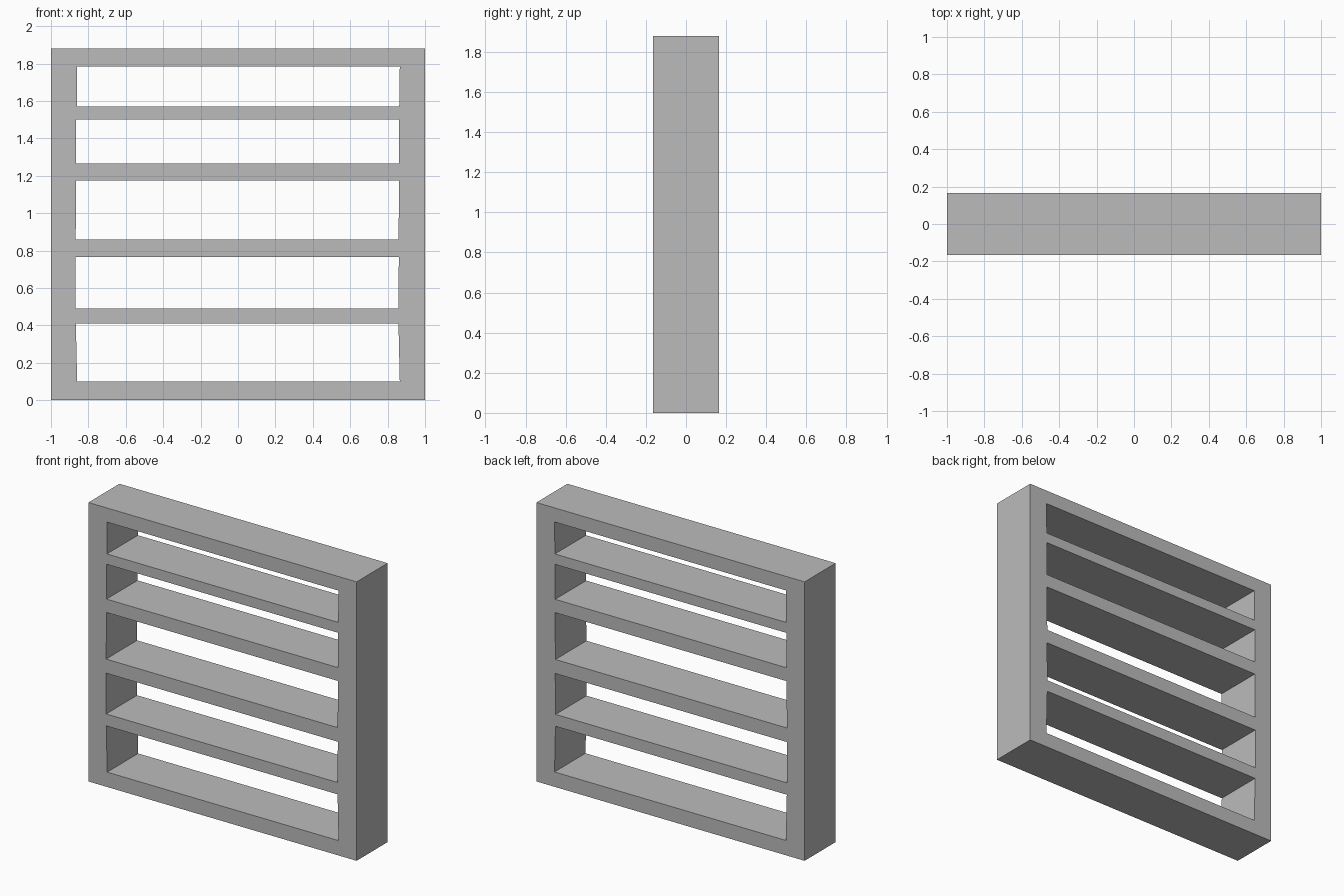
import bpy
import bmesh
from mathutils import Vector

cube = bpy.data.objects.get("Cube")
if cube:
    bpy.data.objects.remove(cube, do_unlink=True)

# Plain grey finish
grey = bpy.data.materials.new("plain grey")
grey.use_nodes = True
colour = (0.5, 0.5, 0.5, 1)
grey.diffuse_color = colour
grey.node_tree.nodes["Principled BSDF"].inputs["Base Color"].default_value = colour

DEPTH = 0.33
# Each level: height, inner left edge, inner right edge; openings and boards alternate
LEVELS = [
    (0, -0.86, 0.865), (0.10, -0.86, 0.865),
    (0.41, -0.867, 0.858), (0.49, -0.868, 0.857),
    (0.765, -0.868, 0.86), (0.86, -0.868, 0.858),
    (1.175, -0.865, 0.862), (1.265, -0.865, 0.86),
    (1.50, -0.865, 0.862), (1.57, -0.862, 0.862),
    (1.785, -0.86, 0.865), (1.88, -0.86, 0.865),
]

# Front outline of the frame and shelf boards, leaving the openings empty
bm = bmesh.new()
rows = [[bm.verts.new((x, -DEPTH / 2, z)) for x in (-1, left, right, 1)]
        for z, left, right in LEVELS]
for i, (low, high) in enumerate(zip(rows, rows[1:])):
    for c in range(3):
        is_opening = c == 1 and i % 2 == 1
        if not is_opening:
            bm.faces.new((low[c], low[c + 1], high[c + 1], high[c]))

# Give the outline its depth
front = bm.faces[:]
result = bmesh.ops.extrude_face_region(bm, geom=front, use_keep_orig=True)
new_verts = [g for g in result["geom"] if isinstance(g, bmesh.types.BMVert)]
bmesh.ops.translate(bm, verts=new_verts, vec=Vector((0, DEPTH, 0)))
bmesh.ops.recalc_face_normals(bm, faces=bm.faces[:])

mesh = bpy.data.meshes.new("shelf_unit")
bm.to_mesh(mesh)
bm.free()
mesh.materials.append(grey)
shelf = bpy.data.objects.new("shelf_unit", mesh)
bpy.context.collection.objects.link(shelf)
